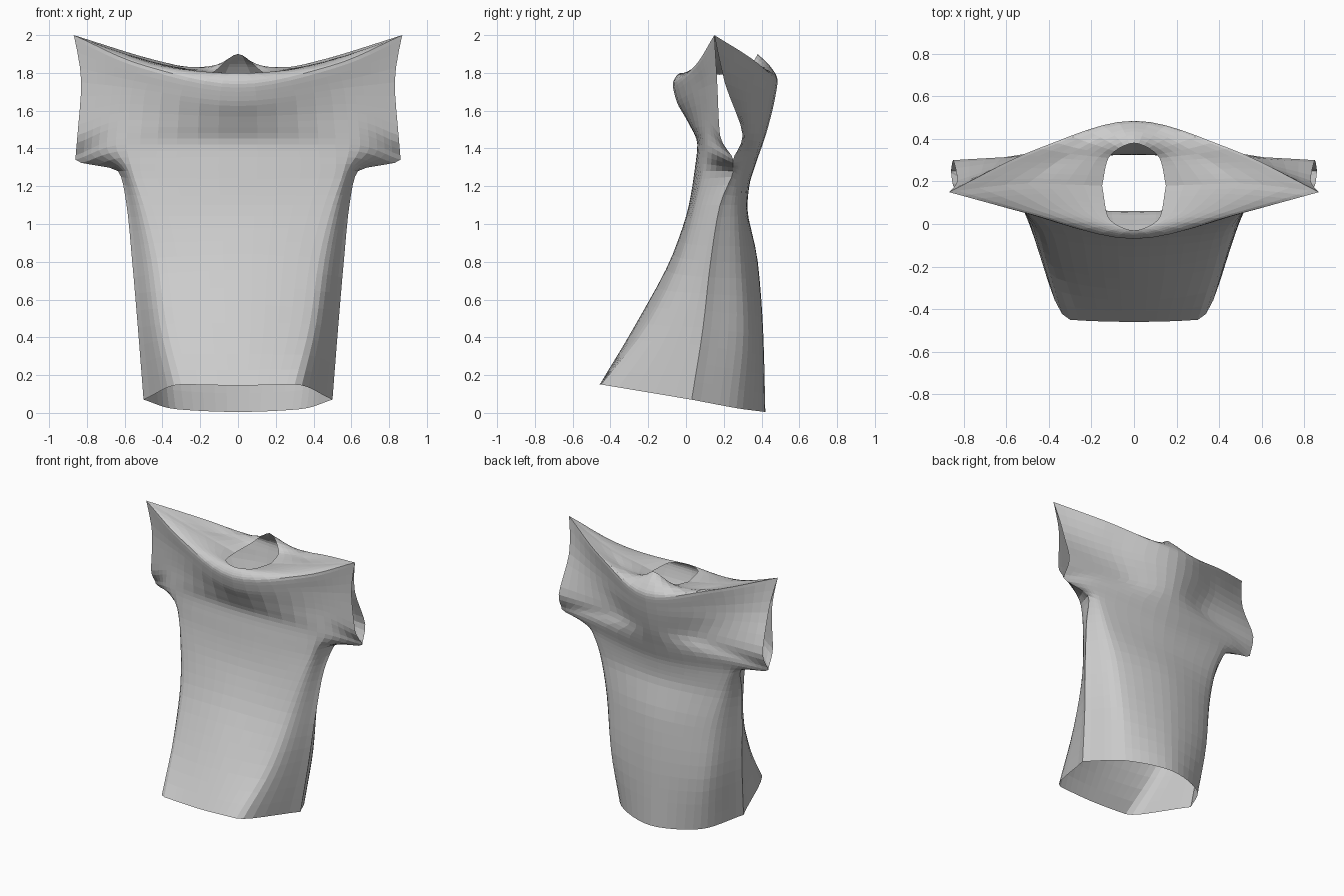
import bpy
import bmesh

cube = bpy.data.objects.get("Cube")
if cube:
    bpy.data.objects.remove(cube, do_unlink=True)

# Rows from hem to neckline: side x y z, quarter x y z, centre y z
FRONT = [
    (.50, .03, .07, .30, -.45, .15, -.46, .145),
    (.53, .09, .45, .38, -.20, .47, -.26, .48),
    (.56, .13, .80, .43, -.03, .82, -.07, .84),
    (.59, .18, 1.10, .50, .05, 1.10, .015, 1.10),
    (.635, .25, 1.28, .56, .09, 1.28, .045, 1.28),
    (.86, .25, 1.34, .59, .10, 1.42, .06, 1.42),
    (.85, .18, 1.47, .58, .10, 1.55, .01, 1.54),
    (.83, .165, 1.75, .56, .085, 1.72, -.05, 1.65),
    (.87, .15, 2.00, .50, .05, 1.84, -.07, 1.74),
    (.50, .19, 1.87, .30, .05, 1.82, -.045, 1.79),
    (.15, .18, 1.79, .12, .03, 1.80, -.03, 1.80),
]
BACK = [
    (.50, .03, .07, .33, .30, .02, .42, .005),
    (.53, .09, .45, .38, .33, .42, .41, .40),
    (.56, .13, .80, .42, .31, .80, .38, .80),
    (.59, .18, 1.10, .50, .285, 1.10, .325, 1.08),
    (.635, .25, 1.28, .56, .29, 1.25, .335, 1.20),
    (.86, .25, 1.34, .60, .315, 1.36, .37, 1.32),
    (.85, .30, 1.47, .40, .33, 1.48, .425, 1.48),
    (.83, .205, 1.75, .48, .32, 1.70, .47, 1.66),
    (.87, .15, 2.00, .45, .355, 1.87, .485, 1.76),
    (.50, .19, 1.87, .30, .33, 1.83, .45, 1.83),
    (.15, .18, 1.79, .12, .31, 1.81, .38, 1.90),
]
ROW_STEPS = 4
COLUMN_STEPS = 6


def slope(before, after):
    """Tangent that never overshoots its neighbours."""
    return 0 if before * after <= 0 else 2 * before * after / (before + after)


def blend(rows, i, t):
    """Smoothly interpolate between row i and the next one."""
    result = []
    for values in zip(*rows):
        d = [b - a for a, b in zip(values, values[1:])]
        m0 = slope(d[i - 1], d[i]) if i else d[i]
        m1 = slope(d[i], d[i + 1]) if i + 1 < len(d) else d[i]
        a, b = values[i], values[i + 1]
        s = t * t * (3 - 2 * t)
        result.append(a + (b - a) * s + m0 * t * (1 - t) ** 2 - m1 * t * t * (1 - t))
    return result


def refine(rows, steps):
    """Insert smooth in-between rows."""
    fine = [blend(rows, i, k / steps) for i in range(len(rows) - 1) for k in range(steps)]
    return fine + [rows[-1]]


def add_panel(bm, rows):
    """Build one cloth panel as a grid, mirrored about its centre line."""
    grid = []
    for sx, sy, sz, qx, qy, qz, my, mz in refine(rows, ROW_STEPS):
        points = [(-sx, sy, sz), (-qx, qy, qz), (0, my, mz), (qx, qy, qz), (sx, sy, sz)]
        grid.append([bm.verts.new(p) for p in refine(points, COLUMN_STEPS)])
    for low, high in zip(grid, grid[1:]):
        for c in range(len(low) - 1):
            bm.faces.new((low[c], low[c + 1], high[c + 1], high[c]))


# Cloth material
cloth = bpy.data.materials.new("light_grey_cloth")
cloth.use_nodes = True
grey = (.6, .6, .6, 1)
cloth.diffuse_color = grey
cloth.node_tree.nodes["Principled BSDF"].inputs["Base Color"].default_value = grey

# Shirt: two panels welded at side and shoulder seams, open at hem, sleeves and neck
bm = bmesh.new()
add_panel(bm, FRONT)
add_panel(bm, BACK)
bmesh.ops.remove_doubles(bm, verts=bm.verts, dist=.0005)
bmesh.ops.recalc_face_normals(bm, faces=bm.faces)
mesh = bpy.data.meshes.new("shirt")
bm.to_mesh(mesh)
bm.free()
mesh.materials.append(cloth)
shirt = bpy.data.objects.new("shirt", mesh)
bpy.context.collection.objects.link(shirt)
